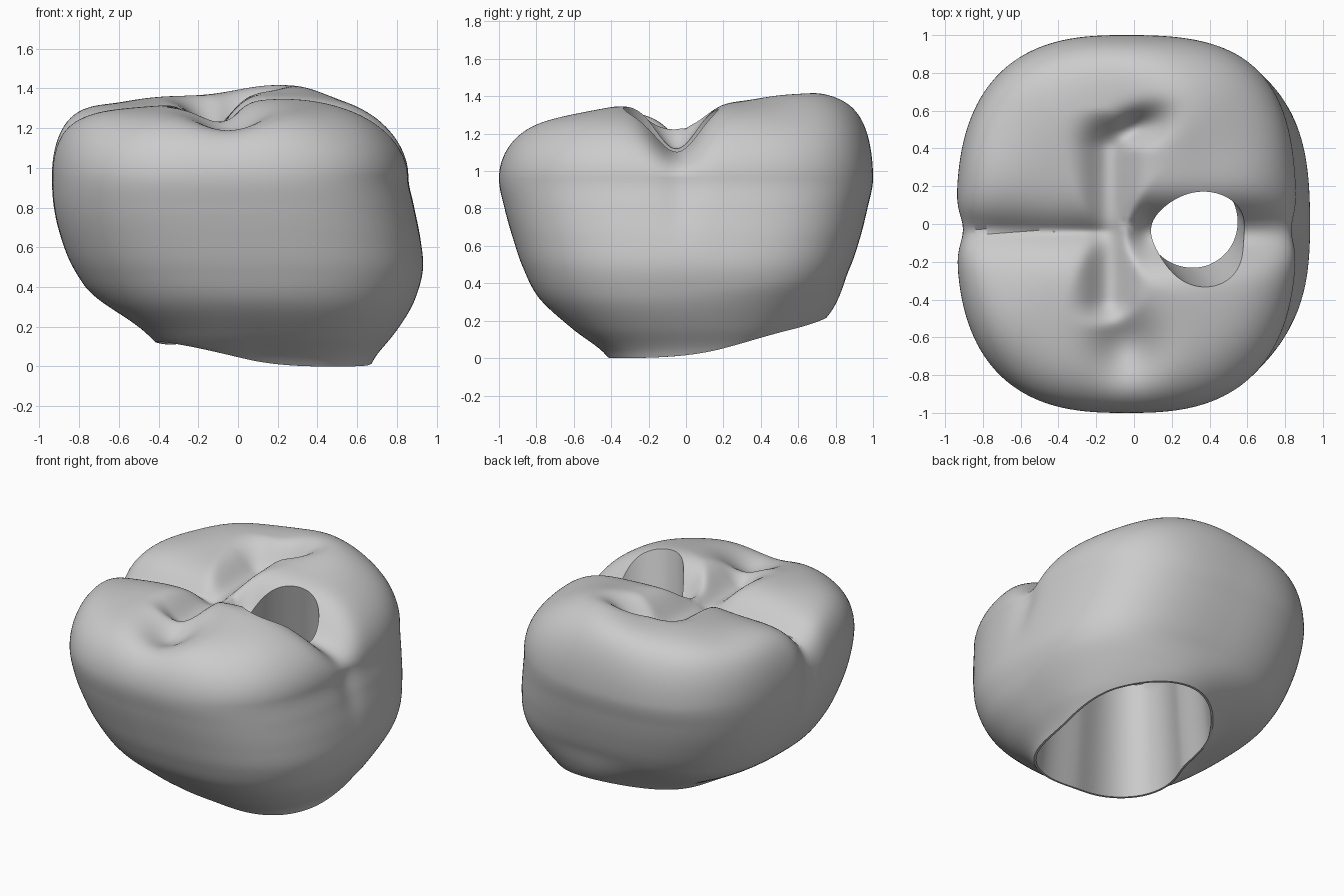
import bpy, bmesh, math
from mathutils import Vector

if "Cube" in bpy.data.objects:
    bpy.data.objects.remove(bpy.data.objects["Cube"], do_unlink=True)

SIDES = 192
LEVEL = 0.16         # height between wall rows
ROOF = 0.9           # height of the hollow inside
MID = Vector((0.13, 0.1))

# Outer wall at even heights: min x, max x, min y, max y
WALL = [
    (-0.36, 0.72, -0.43, 0.46),
    (-0.50, 0.815, -0.62, 0.66),
    (-0.70, 0.885, -0.785, 0.79),
    (-0.82, 0.93, -0.87, 0.875),
    (-0.89, 0.92, -0.925, 0.93),
    (-0.93, 0.89, -0.97, 0.97),
    (-0.94, 0.86, -1.0, 1.0),
]
SHOULDER = LEVEL * (len(WALL) - 1)   # where the wall meets the chewing surface

# Open bottom edge every eighth of a turn: distance from MID, height
RIM = [(0.55, 0.03), (0.64, 0.15), (0.65, 0.22), (0.52, 0.15),
       (0.46, 0.11), (0.69, 0.12), (0.53, 0.02), (0.59, 0.0)]


def catmull(a, b, c, d, t):
    """Smooth blend from b to c."""
    return [0.5 * (2 * q + (r - p) * t + (2 * p - 5 * q + 4 * r - s) * t * t
                   + (3 * q - p - 3 * r + s) * t ** 3)
            for p, q, r, s in zip(a, b, c, d)]


def smooth(lo, hi, v):
    t = min(max((v - lo) / (hi - lo), 0), 1)
    return t * t * (3 - 2 * t)


def hump(d, w):
    return math.exp(-(d / w) ** 2)


def wall_point(angle, z):
    """Point on the rounded-square wall at a height."""
    i = min(int(z / LEVEL), len(WALL) - 2)
    after = WALL[i + 2] if i + 2 < len(WALL) else WALL[i]
    x0, x1, y0, y1 = catmull(WALL[max(i - 1, 0)], WALL[i], WALL[i + 1], after, z / LEVEL - i)
    c, s = math.cos(angle), math.sin(angle)
    n = 2.5 + 0.2 * z + (0.6 * c * s if c > 0 and s > 0 else 0)
    r = 1 / (abs(c) ** n + abs(s) ** n) ** (1 / n)
    # shallow grooves running down the two sides
    depth = 0.04 if c < 0 else 0.03
    r *= 1 - depth * smooth(0.55, 0.95, z) * hump(s + 0.03, 0.1)
    return Vector(((x0 + x1) / 2 + r * c * (x1 - x0) / 2,
                   (y0 + y1) / 2 + r * s * (y1 - y0) / 2))


def rim_point(angle):
    """Position and height of the bottom edge."""
    f = angle / (2 * math.pi) * len(RIM)
    i = int(f)
    r, z = catmull(*[RIM[(i + k) % len(RIM)] for k in (-1, 0, 1, 2)], f - i)
    return MID + r * Vector((math.cos(angle), math.sin(angle))), max(z, 0.0)


def chewing_height(x, y):
    """Four cusps divided by grooves and pits."""
    base = 1.355 + 0.03 * y + 0.055 * x + 0.045 * hump(math.hypot(x - 0.2, y - 0.7), 0.28)
    base += 0.008 * math.sin(9 * x + 2) * math.sin(8 * y)
    left = math.hypot(y + 0.04, 0.025)
    dips = [
        0.2 * math.exp(-left / 0.11) * smooth(0.0, -0.2, x),
        0.24 * hump(y + 0.05, 0.15) * smooth(-0.15, 0.1, x),
        0.16 * hump(x + 0.13, 0.13) * (1 - smooth(0.4, 0.62, abs(y))),
        0.15 * hump(x, 0.15) * hump(y - 0.5 - 0.3 * x, 0.09),
        0.16 * hump(x + 0.04, 0.18) * hump(y + 0.65, 0.2),
    ]
    return base - sum(d ** 3 for d in dips) ** (1 / 3)


ANGLES = [2 * math.pi * k / SIDES for k in range(SIDES)]
EDGE = [rim_point(a) for a in ANGLES]


# Inside of the hollow: roof outwards, then down to the bottom edge
def inner_ring(up, scale):
    ring = []
    for p, z in EDGE:
        q = MID + (p - MID) * scale
        ring.append((q.x, q.y, z * (1 - up) + ROOF * up))
    return ring


rings = [inner_ring(1.0, scale) for scale in (0.1, 0.4, 0.7, 0.8)]
for k in range(12):
    up = 0.96 * (1 - k / 11)
    rings.append(inner_ring(up, 0.975 - 0.13 * up))

# Outer wall from the bottom edge up to the shoulder
WALL_STEPS = 44
for k in range(WALL_STEPS):
    t = k / WALL_STEPS
    ring = []
    for a, (edge, z0) in zip(ANGLES, EDGE):
        z = z0 + (SHOULDER - z0) * t
        p = wall_point(a, z)
        p += (edge - wall_point(a, z0)) * (1 - smooth(0, 0.35, t))
        ring.append((p.x, p.y, z))
    rings.append(ring)

# Chewing surface, closing inwards
TOP_STEPS = 72
centre = Vector(((WALL[-1][0] + WALL[-1][1]) / 2, 0))
shoulder = [wall_point(a, SHOULDER) for a in ANGLES]
for k in range(TOP_STEPS):
    scale = 1 - (k / TOP_STEPS) ** 2
    ring = []
    for a, edge in zip(ANGLES, shoulder):
        q = centre + (edge - centre) * scale
        c, s = math.cos(a), math.sin(a)
        # edge roundness differs from side to side
        p = 1 / (c * c / (12 if c < 0 else 2.7) + s * s / (5 if s < 0 else 11))
        lift = math.sqrt(max(0, 1 - scale ** p))
        ring.append((q.x, q.y, SHOULDER + (chewing_height(q.x, q.y) - SHOULDER) * lift))
    rings.append(ring)

bm = bmesh.new()
loops = [[bm.verts.new(p) for p in ring] for ring in rings]
for a, b in zip(loops, loops[1:]):
    for k in range(SIDES):
        j = (k + 1) % SIDES
        bm.faces.new((a[k], a[j], b[j], b[k]))
for loop in (loops[0], loops[-1]):
    tip = bm.verts.new(sum((v.co for v in loop), Vector()) / SIDES)
    for k in range(SIDES):
        bm.faces.new((loop[k], loop[(k + 1) % SIDES], tip))
bmesh.ops.recalc_face_normals(bm, faces=bm.faces)
mesh = bpy.data.meshes.new("tooth_crown")
bm.to_mesh(mesh)
bm.free()
crown = bpy.data.objects.new("tooth_crown", mesh)
bpy.context.collection.objects.link(crown)

grey = bpy.data.materials.new("plain_grey")
grey.use_nodes = True
grey.diffuse_color = (0.6, 0.6, 0.6, 1)
grey.node_tree.nodes["Principled BSDF"].inputs["Base Color"].default_value = (0.6, 0.6, 0.6, 1)
mesh.materials.append(grey)

# Slanted screw bore through the top into the hollow
low, high = Vector((0.3, 0.02, 0.9)), Vector((0.355, -0.055, 1.22))
axis = (high - low).normalized()
bpy.ops.mesh.primitive_cylinder_add(vertices=96, radius=0.245, depth=1.1,
                                    location=low + axis * 0.4)
bore = bpy.context.object
bore.name = "screw_bore_cutter"
bore.rotation_euler = axis.to_track_quat("Z", "Y").to_euler()
bore.hide_render = True
bore.data.materials.append(grey)

cut = crown.modifiers.new("screw_bore", "BOOLEAN")
cut.operation = "DIFFERENCE"
cut.solver = "EXACT"
cut.object = bore
bpy.ops.object.select_all(action="DESELECT")
crown.select_set(True)
bpy.context.view_layer.objects.active = crown
bpy.ops.object.modifier_apply(modifier=cut.name)
bpy.data.objects.remove(bore, do_unlink=True)
bpy.ops.object.shade_smooth_by_angle(angle=math.radians(40))
